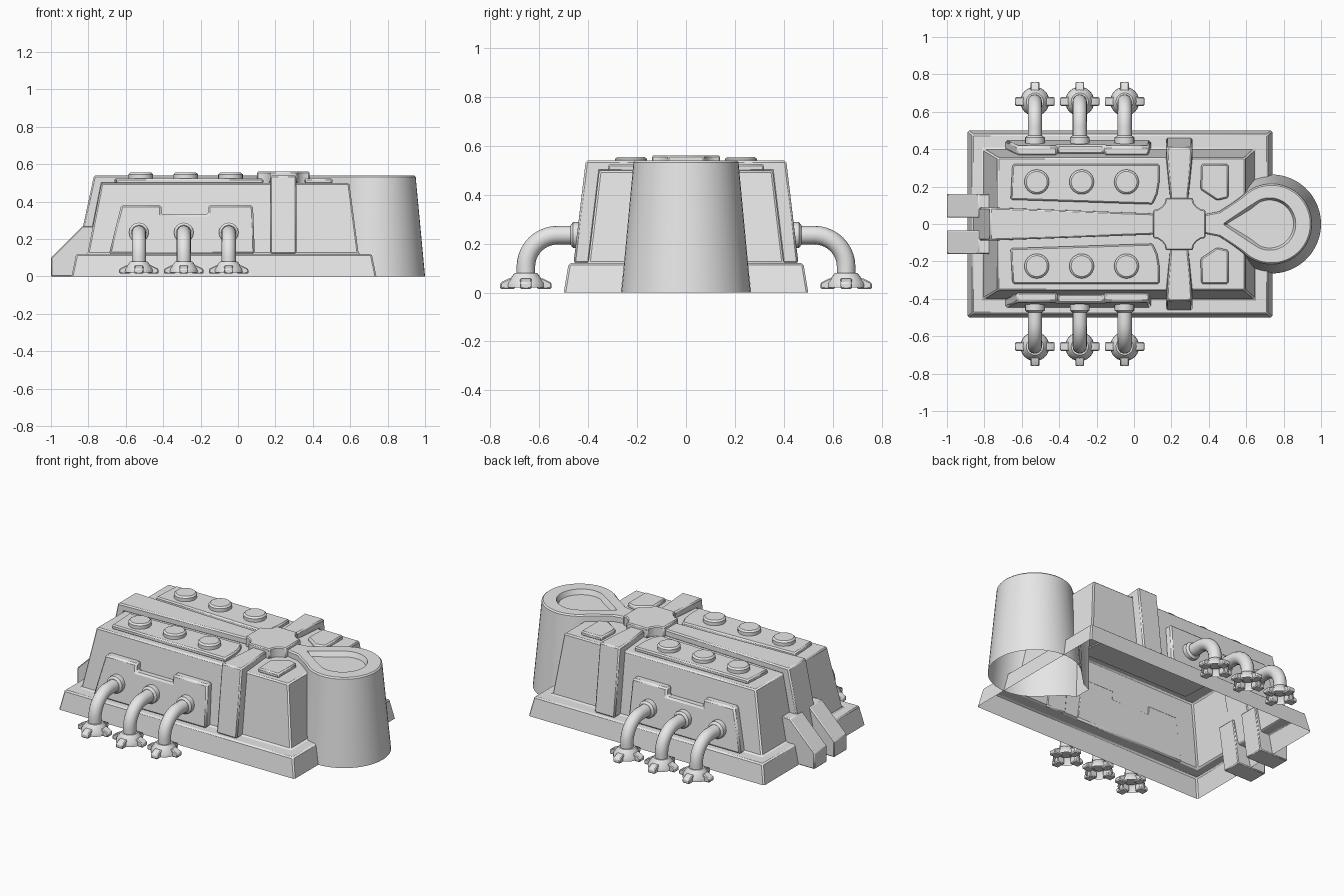
import bpy, bmesh
from math import sin, cos, pi, radians
from mathutils import Matrix, Vector

if "Cube" in bpy.data.objects:
    bpy.data.objects.remove(bpy.data.objects["Cube"], do_unlink=True)

GREY = (0.8, 0.8, 0.8, 1)
grey = bpy.data.materials.new("plain grey")
grey.use_nodes = True
grey.diffuse_color = GREY
grey.node_tree.nodes["Principled BSDF"].inputs["Base Color"].default_value = GREY


def finish(name, bm, bevel=0, repeat=0, mirror=False):
    """Turn a bmesh into a shaded object with optional modifiers."""
    bmesh.ops.recalc_face_normals(bm, faces=bm.faces)
    mesh = bpy.data.meshes.new(name)
    bm.to_mesh(mesh)
    bm.free()
    ob = bpy.data.objects.new(name, mesh)
    bpy.context.collection.objects.link(ob)
    mesh.materials.append(grey)
    bpy.ops.object.select_all(action="DESELECT")
    ob.select_set(True)
    bpy.context.view_layer.objects.active = ob
    bpy.ops.object.shade_smooth_by_angle(angle=radians(32))
    if bevel:
        mod = ob.modifiers.new("edge", "BEVEL")
        mod.width, mod.segments = bevel, 1
        mod.limit_method, mod.angle_limit = "ANGLE", radians(32)
    if repeat:
        mod = ob.modifiers.new("row", "ARRAY")
        mod.count, mod.use_relative_offset = 3, False
        mod.use_constant_offset = True
        mod.constant_offset_displace = (repeat, 0, 0)
    if mirror:
        mod = ob.modifiers.new("other side", "MIRROR")
        mod.use_axis = (False, True, False)
        mod.use_mirror_merge = False
    return ob


def loft(rings, start_cap=False, end_cap=True, bm=None):
    """Skin equal-length rings of points."""
    bm = bm or bmesh.new()
    loops = [[bm.verts.new(p) for p in ring] for ring in rings]
    n = len(loops[0])
    for a, b in zip(loops, loops[1:]):
        for i in range(n):
            j = (i + 1) % n
            bm.faces.new((a[i], a[j], b[j], b[i]))
    if start_cap:
        bm.faces.new(loops[0][::-1])
    if end_cap:
        bm.faces.new(loops[-1])
    return bm


def prism(outline, low, high, axis, bm=None):
    """Extrude a 2D outline along x, y or z."""
    def place(u, v, w):
        return {"x": (w, u, v), "y": (u, w, v), "z": (u, v, w)}[axis]
    return loft([[place(u, v, w) for u, v in outline] for w in (low, high)], True, True, bm)


def rect(x0, x1, y, z):
    return [(x0, -y, z), (x1, -y, z), (x1, y, z), (x0, y, z)]


def wall_y(z):
    return 0.40 - 0.118 * (z - 0.12)


# Hollow hull: plinth, ledge, sloping walls and roof
finish("hull", loft([
    rect(-0.89, 0.74, 0.50, 0), rect(-0.865, 0.715, 0.48, 0.12),
    rect(-0.805, 0.645, 0.40, 0.12), rect(-0.73, 0.595, 0.355, 0.50)]), 0.008)


# Round tower with a neck and a sunken drop-shaped basin
def drop(cx, r, tail, z, spread=135):
    count = 40
    arc = [radians(-spread + 2 * spread * i / count) for i in range(count + 1)]
    ring = [(cx + r * cos(a), r * sin(a), z) for a in arc]
    ring += [(x, y, z) for x, y in tail]
    return ring + [(x, -y, z) for x, y in reversed(tail)]


basin_tail = [(0.60, 0.085), (0.53, 0.038), (0.48, 0.004)]
finish("tower", loft([
    drop(0.735, 0.265, [(0.50, 0.14), (0.44, 0.08), (0.38, 0.055)], 0),
    drop(0.735, 0.215, [(0.54, 0.12), (0.46, 0.068), (0.37, 0.05)], 0.532),
    drop(0.735, 0.207, [(0.54, 0.112), (0.46, 0.06), (0.37, 0.042)], 0.54),
    drop(0.725, 0.14, basin_tail, 0.54, 115),
    drop(0.725, 0.128, [(x + 0.02, y * 0.9) for x, y in basin_tail], 0.51, 115)]))

# Tapered spine along the roof and down the end wall
bm = prism([(-0.77, 0.54), (0.15, 0.54), (0.15, 0.495), (-0.725, 0.495),
            (-0.80, 0.12), (-0.86, 0.12)], -1, 1, "y")
for v in bm.verts:
    v.co.y *= 0.055 + 0.033 * min(1, max(0, (0.1 - v.co.x) / 0.85))
finish("spine", bm, 0.008)

# Cross strap: roof arm and wall column on each side
bm = prism([(0.10, 0.54), (0.41, 0.54), (0.46, 0.12), (0.395, 0.12),
            (0.35, 0.495), (0.10, 0.495)], -1, 1, "x")
for v in bm.verts:
    v.co.x = 0.242 + v.co.x * (0.045 + 0.025 * min(1, (v.co.y - 0.1) / 0.25))
finish("cross_strap", bm, 0.008, mirror=True)

# Hub with hollowed corners where the straps meet
corner = [(0.14, 0.075), (0.115, 0.079), (0.092, 0.095), (0.077, 0.115), (0.073, 0.14)]
hub = []
for k in range(4):
    flip = corner if k % 2 == 0 else corner[::-1]
    sx = 1 if k in (0, 3) else -1
    sy = 1 if k < 2 else -1
    hub += [(0.242 + sx * x, sy * y) for x, y in flip]
finish("hub", prism(hub, 0.495, 0.56, "z"), 0.006)

# Raised roof plates and their round caps
long_plate = [(-0.66, 0.13), (0.10, 0.105), (0.125, 0.16), (0.135, 0.22),
              (0.135, 0.32), (-0.65, 0.32)]
short_plate = [(0.355, 0.185), (0.445, 0.125), (0.505, 0.14), (0.505, 0.32), (0.36, 0.32)]
for name, outline in (("long_roof_plate", long_plate), ("short_roof_plate", short_plate)):
    finish(name, prism(outline, 0.495, 0.525, "z"), 0.008, mirror=True)


def circle(x, y, z, r, n=24):
    return [(x + r * cos(2 * pi * i / n), y + r * sin(2 * pi * i / n), z) for i in range(n)]


finish("roof_cap", loft([circle(-0.52, 0.225, z, r) for z, r in
                         ((0.52, 0.066), (0.546, 0.066), (0.555, 0.056))]),
       repeat=0.24, mirror=True)

# Notched side panel leaning with the wall
bm = prism([(-0.69, 0.12), (0.09, 0.12), (0.08, 0.38), (-0.16, 0.38), (-0.16, 0.33),
            (-0.41, 0.33), (-0.41, 0.38), (-0.625, 0.38)], -0.004, 0.048, "y")
for v in bm.verts:
    v.co.y += wall_y(v.co.z)
finish("side_panel", bm, 0.01, mirror=True)

# Wedge blocks on the end
finish("end_block", prism([(-1, 0), (-1, 0.10), (-0.83, 0.27), (-0.76, 0.27), (-0.80, 0)],
                          0.035, 0.16, "y"), 0.005, mirror=True)

# Bent pipes with flanges
PX, PY = -0.53, 0.655


def pipe_ring(y, z, turn, r, n=16):
    out = Vector((0, sin(turn), cos(turn)))
    side = Vector((1, 0, 0))
    centre = Vector((PX, y, z))
    return [centre + r * (cos(a) * side + sin(a) * out)
            for a in (2 * pi * i / n for i in range(n))]


rings = [pipe_ring(0.42, 0.235, 0, 0.038)]
for i in range(11):
    t = pi / 2 * i / 10
    rings.append(pipe_ring(0.525 + 0.13 * sin(t), 0.105 + 0.13 * cos(t), t, 0.038))
rings.append(pipe_ring(PY, 0.05, pi / 2, 0.038))
finish("pipe", loft(rings), repeat=0.24, mirror=True)
finish("pipe_flange", loft([pipe_ring(y, 0.235, 0, r) for y, r in
                            ((0.42, 0.053), (0.462, 0.053), (0.472, 0.04))]),
       repeat=0.24, mirror=True)

# Pipe feet with four lugs each
finish("pipe_foot", loft([circle(PX, PY, z, r) for z, r in
                          ((0.02, 0.078), (0.04, 0.076), (0.07, 0.054), (0.08, 0.046))]),
       repeat=0.24, mirror=True)
bm = bmesh.new()
for k in range(4):
    lug = prism([(0.045, 0.015), (0.105, 0.015), (0.105, 0.04), (0.07, 0.058), (0.045, 0.058)],
                -0.024, 0.024, "y")
    lug.transform(Matrix.Translation((PX, PY, 0)) @ Matrix.Rotation(k * pi / 2, 4, "Z"))
    part = bpy.data.meshes.new("lug_part")
    lug.to_mesh(part)
    lug.free()
    bm.from_mesh(part)
    bpy.data.meshes.remove(part)
finish("foot_lugs", bm, 0.005, repeat=0.24, mirror=True)
